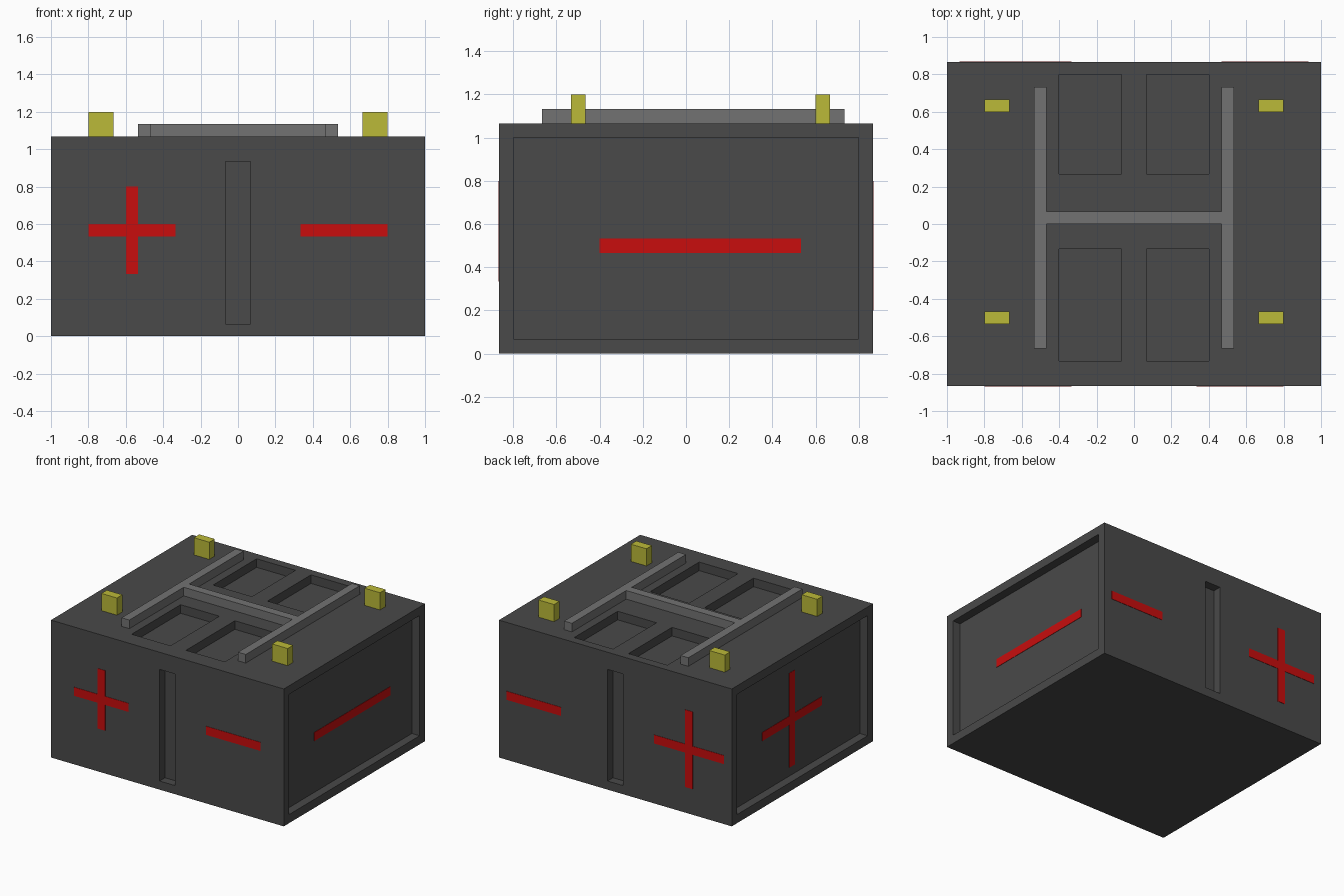
import bpy
import bmesh
from mathutils import Vector

U = 1 / 15      # module size: every dimension is a whole number of these
P = 0.04        # painted plate thickness, in modules

cube = bpy.data.objects.get("Cube")
if cube:
    bpy.data.objects.remove(cube, do_unlink=True)


def material(name, rgb):
    m = bpy.data.materials.new(name)
    m.use_nodes = True
    m.diffuse_color = (*rgb, 1)
    bsdf = next(n for n in m.node_tree.nodes if n.type == 'BSDF_PRINCIPLED')
    bsdf.inputs["Base Color"].default_value = (*rgb, 1)
    return m


DARK = material("dark grey", (0.067, 0.067, 0.067))
GREY = material("mid grey", (0.17, 0.17, 0.17))
YELLOW = material("yellow", (0.50, 0.49, 0.04))
RED = material("red", (0.58, 0.004, 0.004))


def boxes(name, spans, mat):
    """One object from boxes given as (x0, x1, y0, y1, z0, z1) in modules."""
    bm = bmesh.new()
    for x0, x1, y0, y1, z0, z1 in spans:
        lo, hi = Vector((x0, y0, z0)) * U, Vector((x1, y1, z1)) * U
        for v in bmesh.ops.create_cube(bm, size=1)["verts"]:
            v.co = Vector([(lo[i] + hi[i]) / 2 + v.co[i] * (hi[i] - lo[i]) for i in range(3)])
    mesh = bpy.data.meshes.new(name)
    bm.to_mesh(mesh)
    bm.free()
    mesh.materials.append(mat)
    ob = bpy.data.objects.new(name, mesh)
    bpy.context.collection.objects.link(ob)
    return ob


# Body with recessed side panels, door slots and roof pockets
body = boxes("body", [(-15, 15, -13, 13, 0, 16)], DARK)
cuts = []
for s in (-1, 1):
    cuts.append((*sorted((14 * s, 16 * s)), -12, 12, 1, 15))       # side panel
    cuts.append((-1, 1, *sorted((12 * s, 14 * s)), 1, 14))         # door slot
    for y0, y1 in ((4, 12), (-11, -2)):                            # roof pockets
        cuts.append((*sorted((s, 6 * s)), y0, y1, 15, 17))
cutter = boxes("recess_cutter", cuts, DARK)
cutter.hide_render = True
mod = body.modifiers.new("recesses", 'BOOLEAN')
mod.operation = 'DIFFERENCE'
mod.solver = 'EXACT'
mod.object = cutter
bpy.context.view_layer.update()
cut_mesh = bpy.data.meshes.new_from_object(
    body.evaluated_get(bpy.context.evaluated_depsgraph_get()))
body.modifiers.clear()
body.data = cut_mesh
bpy.data.objects.remove(cutter, do_unlink=True)

# Roof rails and crossbar
boxes("left_rail", [(7, 8, -10, 11, 16, 17)], GREY)
boxes("right_rail", [(-8, -7, -10, 11, 16, 17)], GREY)
boxes("crossbar", [(-7, 7, 0, 1, 16, 17)], GREY)

# Corner posts
for side, x0 in (("left", 10), ("right", -12)):
    for end, y0 in (("front", -8), ("back", 9)):
        boxes(f"{end}_{side}_post", [(x0, x0 + 2, y0, y0 + 1, 16, 18)], YELLOW)


# Painted marks: a bar from a0 to a1 at height z, plus an optional upright
def mark(name, axis, plane, a0, a1, z, upright=None):
    rects = [(a0, a1, z, z + 1)]
    if upright:
        u, z0, z1 = upright
        rects = [(u, u + 1, z0, z1), (a0, u, z, z + 1), (u + 1, a1, z, z + 1)]
    depth = (plane - P, plane + P)
    spans = [(*depth, a, b, c, d) if axis == 'x' else (a, b, *depth, c, d)
             for a, b, c, d in rects]
    boxes(name, spans, RED)


mark("front_plus", 'y', -13, -12, -5, 8, (-9, 5, 12))
mark("front_minus", 'y', -13, 5, 12, 8)
mark("back_plus", 'y', 13, -14, -5, 7, (-10, 3, 12))
mark("back_minus", 'y', 13, 7, 14, 7)
mark("left_panel_minus", 'x', 14, -6, 8, 7)
mark("right_panel_plus", 'x', -14, -5, 6, 7, (0, 2, 13))
